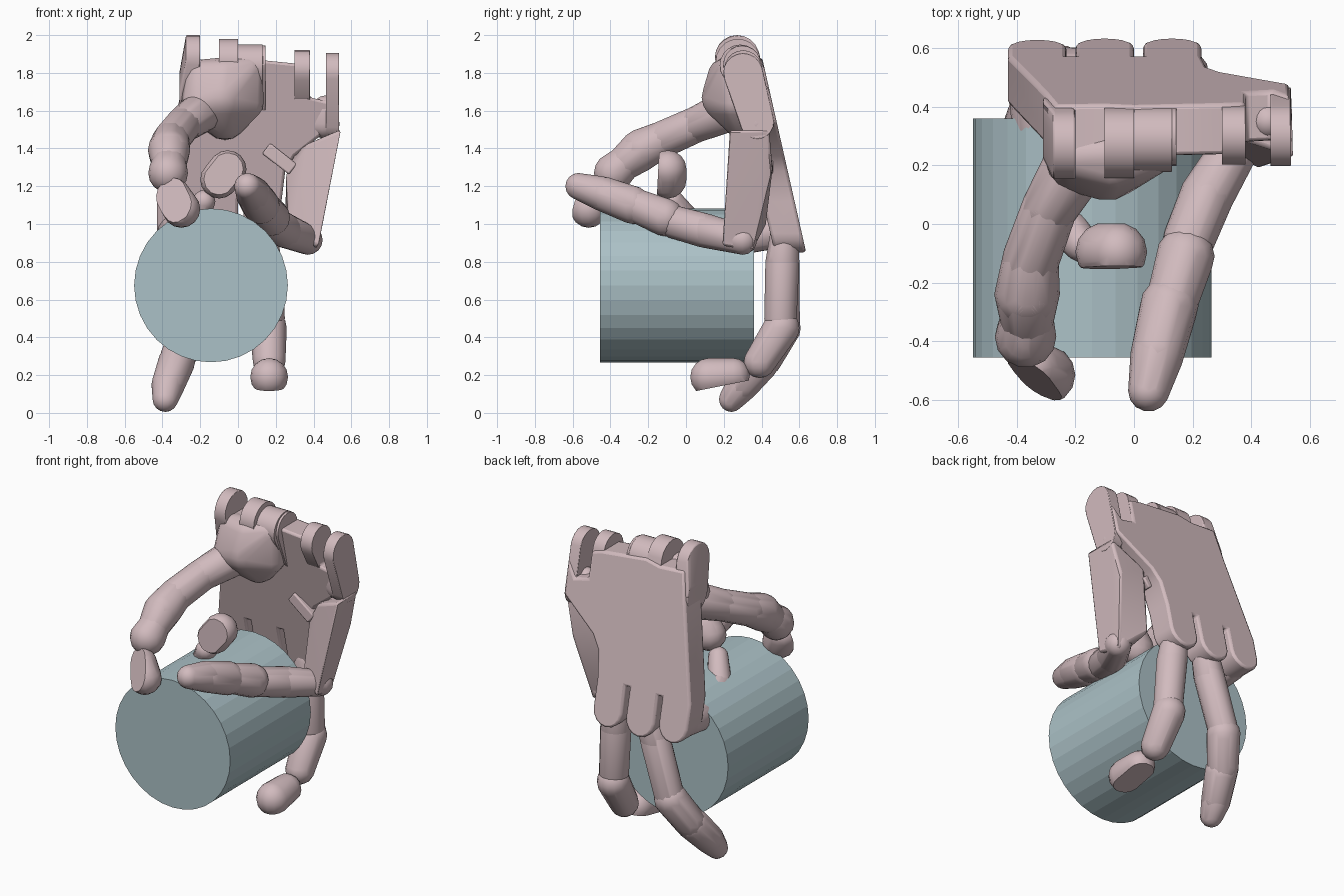
import bpy, bmesh, math
from mathutils import Vector, Matrix

if "Cube" in bpy.data.objects:
    bpy.data.objects.remove(bpy.data.objects["Cube"], do_unlink=True)


def material(name, rgb):
    m = bpy.data.materials.new(name)
    m.use_nodes = True
    m.diffuse_color = (*rgb, 1)
    m.node_tree.nodes["Principled BSDF"].inputs["Base Color"].default_value = (*rgb, 1)
    return m


PINK = material("dusty pink plastic", (0.64, 0.495, 0.515))
BLUE = material("grey blue", (0.41, 0.535, 0.57))


def finish(name, bm, mat=PINK, angle=35, bevel=0):
    bmesh.ops.recalc_face_normals(bm, faces=bm.faces)
    me = bpy.data.meshes.new(name)
    bm.to_mesh(me)
    bm.free()
    me.materials.append(mat)
    for p in me.polygons:
        p.use_smooth = True
    me.set_sharp_from_angle(angle=math.radians(angle))
    ob = bpy.data.objects.new(name, me)
    bpy.context.collection.objects.link(ob)
    if bevel:
        b = ob.modifiers.new("soft edges", "BEVEL")
        b.width, b.segments, b.limit_method = bevel, 2, "ANGLE"
    return ob


def add_hull(bm, points):
    verts = [bm.verts.new(p) for p in points]
    r = bmesh.ops.convex_hull(bm, input=verts)
    junk = {v for k in ("geom_interior", "geom_unused") for v in r[k]
            if isinstance(v, bmesh.types.BMVert)}
    bmesh.ops.delete(bm, geom=list(junk), context="VERTS")


def ball(x, y, z, r, n=14):
    """Points of a sphere."""
    pts = [Vector((x, y, z + r)), Vector((x, y, z - r))]
    for i in range(1, 8):
        t = math.pi * i / 8
        for j in range(n):
            a = math.tau * j / n
            pts.append(Vector((x + r * math.sin(t) * math.cos(a),
                               y + r * math.sin(t) * math.sin(a),
                               z + r * math.cos(t))))
    return pts


def blob(name, balls):
    """Convex skin around several spheres."""
    bm = bmesh.new()
    add_hull(bm, [p for b in balls for p in ball(*b)])
    return finish(name, bm)


def limb(name, balls):
    """Chain of tapered capsules along a path."""
    bm = bmesh.new()
    for a, b in zip(balls, balls[1:]):
        add_hull(bm, ball(*a) + ball(*b))
    return finish(name, bm)


def pad_tip(name, a, b, on_plane, normal):
    """Capsule fingertip with one side sliced flat."""
    bm = bmesh.new()
    add_hull(bm, ball(*a) + ball(*b))
    cut = bmesh.ops.bisect_plane(bm, geom=bm.verts[:] + bm.edges[:] + bm.faces[:],
                                 plane_co=on_plane, plane_no=normal, clear_outer=True)
    edges = [e for e in cut["geom_cut"] if isinstance(e, bmesh.types.BMEdge)]
    bmesh.ops.contextual_create(bm, geom=edges)
    return finish(name, bm)


def back(z):
    return 0.41 + (1.85 - z) * 0.226


def front(z):
    return 0.235 + (1.85 - z) * 0.235


# Gripped cylinder
bm = bmesh.new()
bmesh.ops.create_cone(bm, cap_ends=True, segments=32, radius1=0.407, radius2=0.407, depth=0.815,
                      matrix=Matrix.Translation((-0.143, -0.048, 0.675)) @ Matrix.Rotation(math.pi / 2, 4, "X"))
finish("gripped_cylinder", bm, BLUE, 5)

# Palm plate: wrist notches at the top, three rounded knuckles at the bottom
outline = [(-0.31, 1.66), (-0.27, 1.87), (-0.1, 1.86), (0.0, 1.88), (0.3, 1.85), (0.38, 1.83),
           (0.38, 1.67), (0.47, 1.65), (0.53, 1.74), (0.53, 1.54), (0.3, 1.36), (0.25, 1.28)]
for kx, kz in [(0.13, 0.95), (-0.1, 0.95), (-0.33, 0.97)]:
    outline.append((kx + 0.1, 1.12))
    for i in range(9):
        t = math.pi * i / 8
        outline.append((kx + 0.1 * math.cos(t), kz - 0.1 * math.sin(t)))
    outline.append((kx - 0.1, 1.12))
bm = bmesh.new()
rear = [bm.verts.new((x, back(z), z)) for x, z in outline]
fore = [bm.verts.new((x, front(z), z)) for x, z in outline]
bm.faces.new(rear)
bm.faces.new(fore[::-1])
for i in range(len(rear)):
    j = (i + 1) % len(rear)
    bm.faces.new((rear[i], rear[j], fore[j], fore[i]))
finish("palm_plate", bm, bevel=0.015)

# Wrist hinge arms, flush with the back of the palm: x range, top, foot, radius, sideways lean
for i, (x0, x1, top, foot, r, lean) in enumerate([
        (-0.275, -0.2, 2.0, 1.7, 0.118, -0.035), (-0.1, 0.0, 1.98, 1.75, 0.118, 0),
        (0.0, 0.13, 1.95, 1.75, 0.11, 0), (0.13, 0.145, 1.945, 1.66, 0.1, 0),
        (0.3, 0.38, 1.92, 1.72, 0.1, 0), (0.465, 0.535, 1.905, 1.54, 0.105, 0)]):
    bm = bmesh.new()
    pts = []
    for z, rad, shift in ((top - r, r, 0), (foot, r - 0.015, lean)):
        y = back(z) - rad - 0.014
        for k in range(20):
            a = math.tau * k / 20
            for x in (x0, x1):
                pts.append((x + shift, y + rad * math.cos(a), z + rad * math.sin(a)))
    add_hull(bm, pts)
    finish("wrist_arm_%d" % (i + 1), bm, bevel=0.006)

# Thumb mount swelling out of the palm
blob("thumb_mount", [(-0.2, 0.23, 1.79, 0.08), (0.06, 0.24, 1.82, 0.075), (-0.2, 0.21, 1.64, 0.1),
                     (-0.07, 0.31, 1.56, 0.115), (-0.09, 0.2, 1.67, 0.12), (0.05, 0.26, 1.64, 0.085),
                     (-0.07, 0.2, 1.79, 0.085)])
blob("outer_wrist_corner", [(0.46, 0.37, 1.53, 0.078), (0.38, 0.39, 1.55, 0.065), (0.46, 0.35, 1.62, 0.06)])

# Folded side panel with its strap
bm = bmesh.new()
add_hull(bm, [(0.545, 0.23, 1.5), (0.54, 0.44, 1.5), (0.36, 0.29, 1.42), (0.3, 0.45, 1.38),
              (0.425, 0.19, 0.88), (0.41, 0.35, 0.85), (0.27, 0.27, 0.93), (0.25, 0.42, 0.98),
              (0.255, 0.36, 1.27), (0.49, 0.46, 1.3)])
finish("side_panel", bm, bevel=0.015)
bm = bmesh.new()
bmesh.ops.create_cube(bm, size=1, matrix=Matrix.Translation((0.22, 0.39, 1.345))
                      @ Matrix.Rotation(math.radians(38), 4, "Y") @ Matrix.Diagonal((0.18, 0.14, 0.07, 1)))
finish("panel_strap", bm, bevel=0.008)

# Thumb
limb("thumb", [(-0.2, 0.2, 1.59, 0.11), (-0.29, 0.05, 1.525, 0.095), (-0.355, -0.13, 1.445, 0.098),
               (-0.365, -0.24, 1.39, 0.112), (-0.365, -0.33, 1.32, 0.092), (-0.37, -0.385, 1.27, 0.105)])
pad_tip("thumb_tip", (-0.345, -0.49, 1.15, 0.095), (-0.3, -0.515, 1.08, 0.1),
        (-0.32, -0.55, 1.1), (-0.5, -0.8, 0.3))

# Index finger curling over the cylinder
limb("index_finger", [(-0.34, 0.48, 0.96, 0.09), (-0.32, 0.25, 0.92, 0.09),
                      (-0.25, 0.02, 1.0, 0.075), (-0.18, -0.07, 1.12, 0.06)])
pad_tip("index_tip", (-0.1, -0.095, 1.235, 0.1), (-0.055, -0.095, 1.29, 0.1),
        (-0.07, -0.148, 1.27), (0.0, -1, 0.05))

# Middle finger
limb("middle_finger", [(-0.1, 0.52, 0.93, 0.08), (-0.14, 0.51, 0.8, 0.092),
                       (-0.24, 0.515, 0.48, 0.09)])
limb("middle_finger_middle", [(-0.25, 0.51, 0.45, 0.1), (-0.32, 0.42, 0.29, 0.094)])
limb("middle_finger_tip", [(-0.325, 0.4, 0.27, 0.097), (-0.37, 0.3, 0.15, 0.088),
                           (-0.385, 0.24, 0.072, 0.067)])

# Ring finger
limb("ring_finger", [(0.13, 0.52, 0.93, 0.08), (0.14, 0.51, 0.8, 0.092), (0.16, 0.5, 0.5, 0.088)])
limb("ring_finger_middle", [(0.16, 0.505, 0.45, 0.098), (0.165, 0.39, 0.27, 0.086)])
pad_tip("ring_tip", (0.165, 0.25, 0.2, 0.09), (0.165, 0.12, 0.19, 0.1),
        (0.165, 0.15, 0.135), (0, 0.2, -1))

# Little finger
limb("little_finger", [(0.37, 0.3, 0.915, 0.078), (0.25, 0.1, 0.965, 0.092), (0.185, -0.06, 1.01, 0.088)])
limb("little_finger_middle", [(0.175, -0.11, 1.035, 0.1), (0.13, -0.26, 1.095, 0.09)])
limb("little_finger_tip", [(0.12, -0.28, 1.1, 0.1), (0.08, -0.44, 1.16, 0.092),
                           (0.05, -0.57, 1.2, 0.07)])

# Hinge pins between knuckles and fingers
for name, loc in [("middle_pin", (-0.1, 0.53, 0.95)), ("ring_pin", (0.13, 0.53, 0.95))]:
    bm = bmesh.new()
    bmesh.ops.create_cone(bm, cap_ends=True, segments=16, radius1=0.04, radius2=0.04, depth=0.18,
                          matrix=Matrix.Translation(loc) @ Matrix.Rotation(math.pi / 2, 4, "Y"))
    finish(name, bm)
